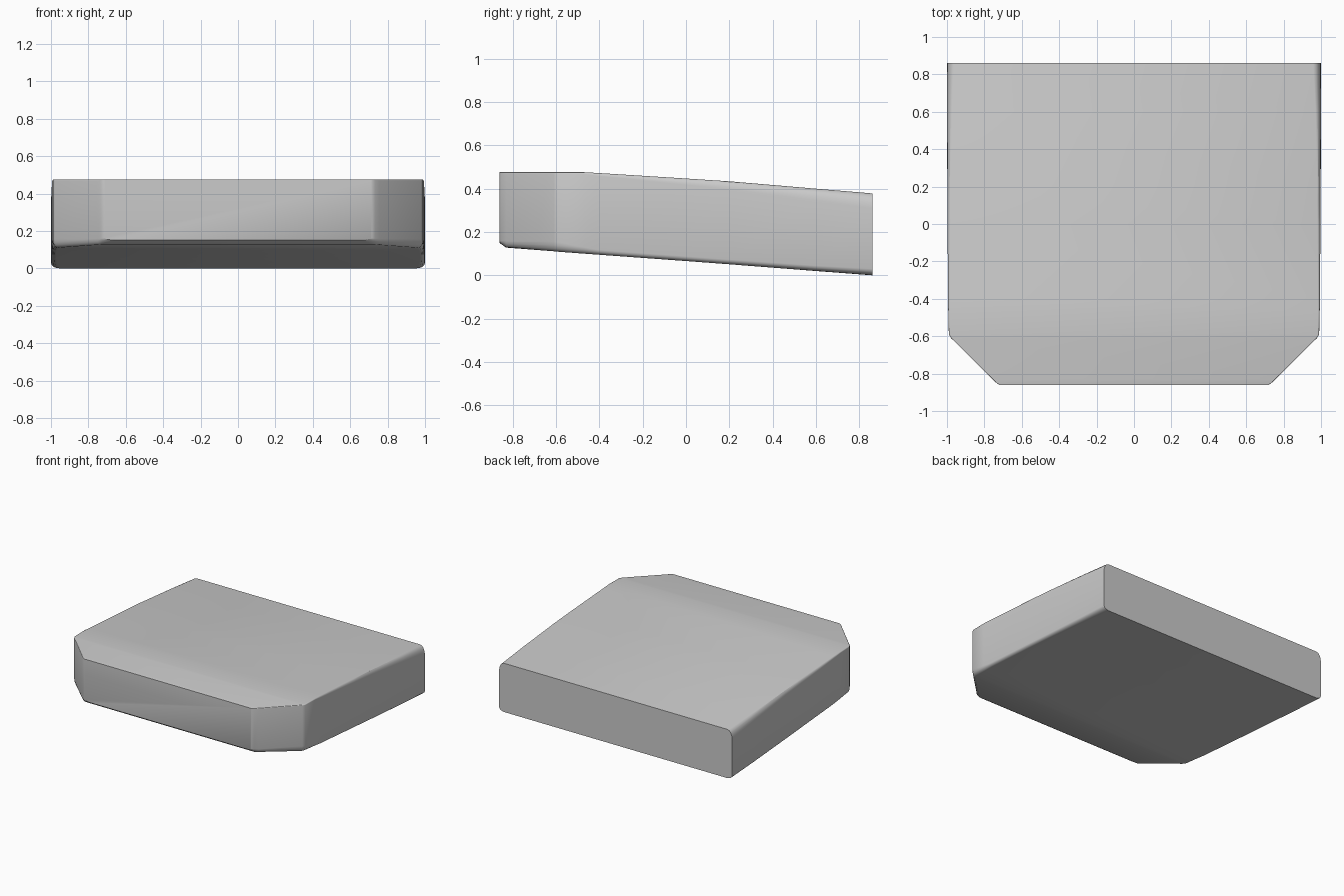
import bpy, bmesh, math

if "Cube" in bpy.data.objects:
    bpy.data.objects.remove(bpy.data.objects["Cube"])

# Cross-sections along y:
# y, half width, bottom z, top z, top corner (dx, dz), bottom corner (dx, dz)
SECTIONS = [
    (-0.862, 0.715, 0.153, 0.478, 0.004, 0.004, 0.060, 0.012),
    (-0.852, 0.733, 0.145, 0.478, 0.005, 0.005, 0.050, 0.016),
    (-0.830, 0.756, 0.130, 0.478, 0.006, 0.006, 0.035, 0.030),
    (-0.610, 0.978, 0.113, 0.478, 0.008, 0.006, 0.030, 0.045),
    (-0.590, 0.990, 0.111, 0.478, 0.008, 0.006, 0.030, 0.044),
    (-0.470, 0.993, 0.102, 0.478, 0.010, 0.008, 0.028, 0.030),
    (-0.400, 0.994, 0.097, 0.474, 0.011, 0.014, 0.025, 0.022),
    (0.000, 0.997, 0.068, 0.449, 0.016, 0.030, 0.025, 0.022),
    (0.200, 0.998, 0.053, 0.436, 0.020, 0.038, 0.026, 0.022),
    (0.600, 1.000, 0.022, 0.402, 0.030, 0.055, 0.035, 0.025),
    (0.862, 1.000, 0.002, 0.380, 0.042, 0.068, 0.045, 0.030),
]
STEPS = 4


def ring(s):
    """Rounded cross-section, mirrored about x = 0."""
    y, w, zb, zt, tx, tz, bx, bz = s
    half = []
    for i in range(STEPS + 1):
        a = math.pi / 2 * i / STEPS
        half.append((w - bx + bx * math.sin(a), y, zb + bz - bz * math.cos(a)))
    for i in range(STEPS + 1):
        a = math.pi / 2 * i / STEPS
        half.append((w - tx + tx * math.cos(a), y, zt - tz + tz * math.sin(a)))
    return half + [(-x, yy, z) for x, yy, z in reversed(half)]


# Lofted slab
bm = bmesh.new()
rings = [[bm.verts.new(p) for p in ring(s)] for s in SECTIONS]
n = len(rings[0])
for a, b in zip(rings, rings[1:]):
    for i in range(n):
        j = (i + 1) % n
        bm.faces.new((a[i], a[j], b[j], b[i]))
bm.faces.new(rings[0])
bm.faces.new(rings[-1])
bmesh.ops.recalc_face_normals(bm, faces=bm.faces[:])

mesh = bpy.data.meshes.new("cushion_slab")
bm.to_mesh(mesh)
bm.free()
obj = bpy.data.objects.new("cushion_slab", mesh)
bpy.context.collection.objects.link(obj)

# Smooth corners, crisp edges
obj.select_set(True)
bpy.context.view_layer.objects.active = obj
bpy.ops.object.shade_smooth_by_angle(angle=math.radians(30))

# Stand on the ground
lowest = min(v.co.z for v in mesh.vertices)
for v in mesh.vertices:
    v.co.z -= lowest
